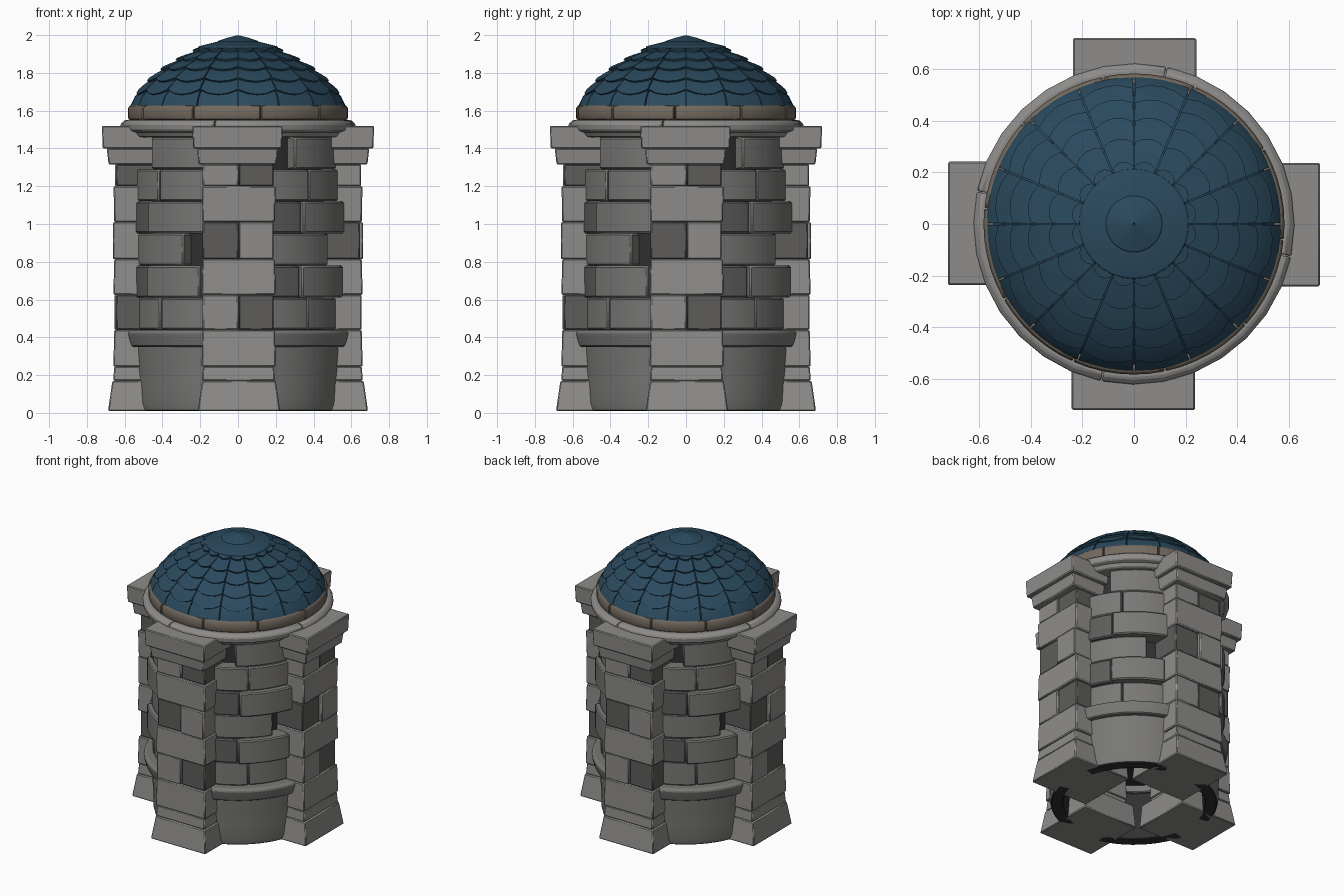
import bpy, bmesh, math
from math import sin, cos, radians

if "Cube" in bpy.data.objects:
    bpy.data.objects.remove(bpy.data.objects["Cube"])

def material(name, rgb):
    m = bpy.data.materials.new(name)
    m.diffuse_color = (*rgb, 1)
    m.use_nodes = True
    m.node_tree.nodes["Principled BSDF"].inputs["Base Color"].default_value = m.diffuse_color
    return m

def pt(r, a, z):
    """Angle a in degrees, measured from the front (-y) towards +x."""
    return (r * sin(radians(a)), -r * cos(radians(a)), z)

def arc(bm, profile, a0, a1, step=6):
    """Sweep a closed (r, z) profile round the z axis; capped unless a full turn."""
    full = abs(a1 - a0 - 360) < 1e-6
    n = max(1, round((a1 - a0) / step))
    rings = [[bm.verts.new(pt(r, a0 + (a1 - a0) * i / n, z)) for r, z in profile]
             for i in range(n if full else n + 1)]
    k = len(profile)
    for i in range(n):
        A, B = rings[i], rings[(i + 1) % len(rings)]
        for j in range(k):
            bm.faces.new((A[j], A[(j + 1) % k], B[(j + 1) % k], B[j]))
    if not full:
        bm.faces.new(rings[0])
        bm.faces.new(rings[-1])

def block(bm, q, x0, x1, out, z0, z1, flare=0.0, inner=0.3):
    """Box on the side of pilaster q; flare widens the bottom (or top if negative)."""
    b, t = max(flare, 0), max(-flare, 0)
    vs = []
    for z, f in ((z0, b), (z1, t)):
        for x, d in ((x0 - f, inner), (x1 + f, inner), (x1 + f, out + f), (x0 - f, out + f)):
            s, c = round(sin(q * math.pi / 2)), round(cos(q * math.pi / 2))
            vs.append(bm.verts.new((x * c + d * s, x * s - d * c, z)))
    for f in ((0, 1, 2, 3), (4, 5, 6, 7), (0, 1, 5, 4), (1, 2, 6, 5), (2, 3, 7, 6), (3, 0, 4, 7)):
        bm.faces.new([vs[i] for i in f])

def finish(bm, name, bevel, mat, angle=32):
    bmesh.ops.recalc_face_normals(bm, faces=bm.faces)
    me = bpy.data.meshes.new(name)
    bm.to_mesh(me)
    bm.free()
    ob = bpy.data.objects.new(name, me)
    bpy.context.collection.objects.link(ob)
    me.materials.append(mat)
    bpy.ops.object.select_all(action='DESELECT')
    ob.select_set(True)
    bpy.context.view_layer.objects.active = ob
    bpy.ops.object.shade_smooth_by_angle(angle=radians(angle))
    if bevel:
        m = ob.modifiers.new("bevel", 'BEVEL')
        m.width, m.segments, m.limit_method, m.angle_limit = bevel, 1, 'ANGLE', radians(40)
    return ob

blue = material("roof_blue", (0.023, 0.068, 0.112))
tan = material("trim_tan", (0.17, 0.14, 0.11))
light = material("stone_light", (0.27, 0.265, 0.255))
stone = material("stone_mid", (0.19, 0.187, 0.18))
dark = material("stone_dark", (0.11, 0.108, 0.105))
shadow = material("stone_shadow", (0.03, 0.03, 0.03))

# Inner core seen through the missing stones
bm = bmesh.new()
arc(bm, [(0.001, 0.40), (0.48, 0.40), (0.48, 1.50), (0.55, 1.50), (0.55, 1.62), (0.001, 1.62)], 0, 360)
finish(bm, "inner_core", 0, shadow)

# Curved wall base in each quadrant, dark on the hidden inside
bm = bmesh.new()
for q in range(4):
    arc(bm, [(0.46, 0.01), (0.54, 0.01), (0.55, 0.05), (0.55, 0.15), (0.56, 0.27), (0.565, 0.37), (0.46, 0.37)],
        q * 90 + 14, q * 90 + 76)
base = finish(bm, "wall_base", 0.006, stone)
base.data.materials.append(shadow)
for p in base.data.polygons:
    if p.normal.x * p.center.x + p.normal.y * p.center.y < -0.2 or p.normal.z < -0.9:
        p.material_index = 1

# Ledge moulding above the wall base
bm = bmesh.new()
for q in range(4):
    arc(bm, [(0.44, 0.35), (0.595, 0.35), (0.605, 0.38), (0.615, 0.425), (0.60, 0.44), (0.44, 0.44)],
        q * 90 + 12, q * 90 + 78)
finish(bm, "wall_ledge", 0.006, stone)

# Curved wall stones: per course, (start angle, end angle, radius)
courses = [
    [(14, 42, .555), (42, 76, .55)],
    [(14, 35, .572), (35, 70, .592)],
    [(14, 59, .56)],
    [(14, 36, .572), (36, 73, .592)],
    [(14, 42, .565), (42, 76, .56)],
    [(33, 76, .55)],
]
walls = [bmesh.new(), bmesh.new()]
for q in range(4):
    for i, course in enumerate(courses):
        z0, z1 = 0.44 + i * 0.17, 0.61 + i * 0.17
        for j, (a0, a1, r) in enumerate(course):
            arc(walls[len(course) > 1 and j == 0 and i % 2], [(0.44, z0), (r, z0 + .001), (r, z1 - .001), (0.44, z1)],
                q * 90 + a0 + .1, q * 90 + a1 - .1)
finish(walls[0], "wall_stones", 0.008, stone)
finish(walls[1], "wall_stones_dark", 0.008, dark)

# Four pilasters: plinth, alternating stones
plinth, shaft, half, cap = [bmesh.new() for _ in range(4)]
for q in range(4):
    block(plinth, q, -0.19, 0.20, 0.665, 0.01, 0.17, 0.023, 0.23)
    block(plinth, q, -0.185, 0.19, 0.655, 0.17, 0.245, 0.006)
    for z0, z1 in ((0.245, 0.44), (0.625, 0.815), (1.01, 1.20)):
        block(shaft, q, -0.188, 0.195, 0.655, z0, z1, 0.005 if z0 < 1 else -0.004)
    for z0, z1, l, r in ((0.44, 0.625, .655, .645), (0.815, 1.01, .645, .663), (1.20, 1.315, .652, .645)):
        block(half if l < r else shaft, q, -0.187, 0.002, l, z0, z1)
        block(shaft if l < r else half, q, 0.005, 0.188, r, z0, z1)
    # Capital slabs
    block(cap, q, -0.208, 0.203, 0.685, 1.315, 1.40, -0.010)
    block(cap, q, -0.237, 0.232, 0.716, 1.40, 1.52, -0.005)
finish(plinth, "pilaster_plinths", 0.006, light)
finish(shaft, "pilaster_stones", 0.006, light)
finish(half, "pilaster_half_stones", 0.006, dark)
finish(cap, "pilaster_capitals", 0.006, light)

# Stone cornice ring in four pieces
bm = bmesh.new()
for q in range(4):
    arc(bm, [(0.45, 1.455), (0.575, 1.46), (0.59, 1.485), (0.618, 1.495), (0.622, 1.53), (0.60, 1.55), (0.45, 1.55)],
        q * 90 + 78.5, q * 90 + 168, 11)
finish(bm, "cornice_ring", 0.006, light)

# Tan trim ring under the dome
bm = bmesh.new()
for i in range(10):
    arc(bm, [(0.50, 1.55), (0.577, 1.55), (0.583, 1.565), (0.583, 1.61), (0.573, 1.628), (0.50, 1.628)],
        i * 36 + 12.2, i * 36 + 47.8)
finish(bm, "trim_ring", 0.005, tan)

# Dome: outer silhouette from rim to top as (r, z)
DOME = [(.560, 1.62), (.543, 1.67), (.508, 1.72), (.470, 1.76), (.43, 1.795), (.386, 1.83),
        (.29, 1.885), (.25, 1.905), (.20, 1.93), (.11, 1.96), (0.001, 1.98)]

def surf(r, lift):
    """Point on the dome silhouette at radius r, pushed along the outward normal."""
    r = min(r, DOME[0][0])
    for (ra, za), (rb, zb) in zip(DOME, DOME[1:]):
        if r >= rb:
            z = za + (zb - za) * (r - ra) / (rb - ra)
            break
    n = math.hypot(r, z - 1.37)
    return r + lift * r / n, z + lift * (z - 1.37) / n

bm = bmesh.new()
arc(bm, [surf(r, -0.012) for r, z in DOME] + [(0.001, 1.62)], 0, 360)
finish(bm, "dome_shell", 0, blue)

# Overlapping scalloped roof tiles
def tile(bm, a0, a1, r0, r1, cols=4, rows=3):
    def layer(inner):
        grid = []
        for j in range(rows + 1):
            v = j / rows
            line = []
            for i in range(cols + 1):
                u = i / cols
                rb = r0 - 0.018 * abs(2 * u - 1) ** 2 * (r0 < 0.55)
                lift = -0.02 if inner else 0.011 * (1 - v) - 0.006 * v
                r, z = surf(rb + (r1 - rb) * v, lift)
                line.append(bm.verts.new(pt(r, a0 + (a1 - a0) * u, z)))
            grid.append(line)
        for j in range(rows):
            for i in range(cols):
                bm.faces.new((grid[j][i], grid[j][i + 1], grid[j + 1][i + 1], grid[j + 1][i]))
        return grid[0] + [l[-1] for l in grid[1:-1]] + grid[-1][::-1] + [l[0] for l in grid[-2:0:-1]]
    A, B = layer(False), layer(True)
    for i in range(len(A)):
        k = (i + 1) % len(A)
        bm.faces.new((A[i], A[k], B[k], B[i]))

bm = bmesh.new()
edges = [.560, .535, .48, .41, .33, .24, .17]
for r0, r1 in zip(edges, edges[1:]):
    gap = 0.18 / r0
    for i in range(16):
        tile(bm, i * 22.5 + gap, (i + 1) * 22.5 - gap, r0, r1 - 0.03)
finish(bm, "roof_tiles", 0, blue)

# Crown discs at the top of the dome
bm = bmesh.new()
arc(bm, [(0.001, 1.91), (0.215, 1.915), (0.212, 1.94), (0.10, 1.968), (0.001, 1.968)], 0, 360, 12)
arc(bm, [(0.001, 1.955), (0.112, 1.955), (0.11, 1.968), (0.06, 1.985), (0.001, 2.0)], 0, 360, 12)
finish(bm, "dome_crown", 0.004, blue)
